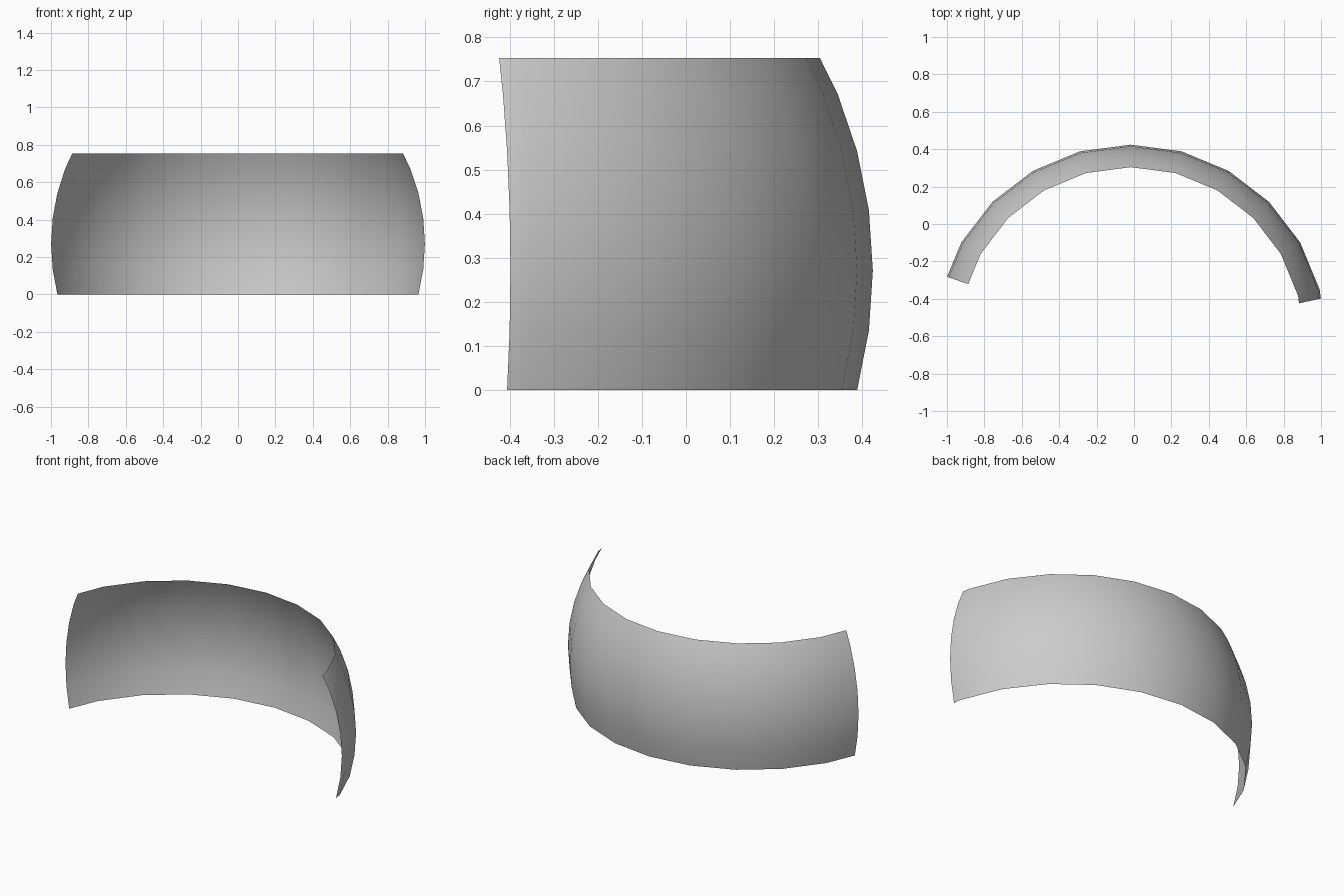
import bpy, bmesh
from math import sin, cos, radians
from mathutils import Vector

if "Cube" in bpy.data.objects:
    bpy.data.objects.remove(bpy.data.objects["Cube"])

R = 1.046                            # sphere radius
BOTTOM = -R * sin(radians(15))       # lower trim, on a sphere ring
TOP = BOTTOM + 0.753                 # upper trim
LEFT, RIGHT = radians(-70.9), radians(77.6)   # end angles measured from +y

# curved screen: a thin open band trimmed out of a sphere
bm = bmesh.new()
bmesh.ops.create_uvsphere(bm, u_segments=24, v_segments=24, radius=R)


def trim(co, normal):
    """Cut with a plane and discard everything on the normal side."""
    bmesh.ops.bisect_plane(bm, geom=bm.verts[:] + bm.edges[:] + bm.faces[:],
                           dist=1e-4, plane_co=co, plane_no=normal,
                           clear_outer=True)


trim((0, 0, TOP), (0, 0, 1))
trim((0, 0, BOTTOM), (0, 0, -1))
trim((0, 0, 0), (cos(RIGHT), -sin(RIGHT), 0))
trim((0, 0, 0), (-cos(LEFT), sin(LEFT), 0))

# centre the band and stand it on the ground
bmesh.ops.translate(bm, verts=bm.verts, vec=Vector((0, 0, -BOTTOM)))
for i in (0, 1):
    vals = [v.co[i] for v in bm.verts]
    mid = (min(vals) + max(vals)) / 2
    for v in bm.verts:
        v.co[i] -= mid

for f in bm.faces:
    f.smooth = True
mesh = bpy.data.meshes.new("curved_screen")
bm.to_mesh(mesh)
bm.free()
screen = bpy.data.objects.new("curved_screen", mesh)
bpy.context.collection.objects.link(screen)
